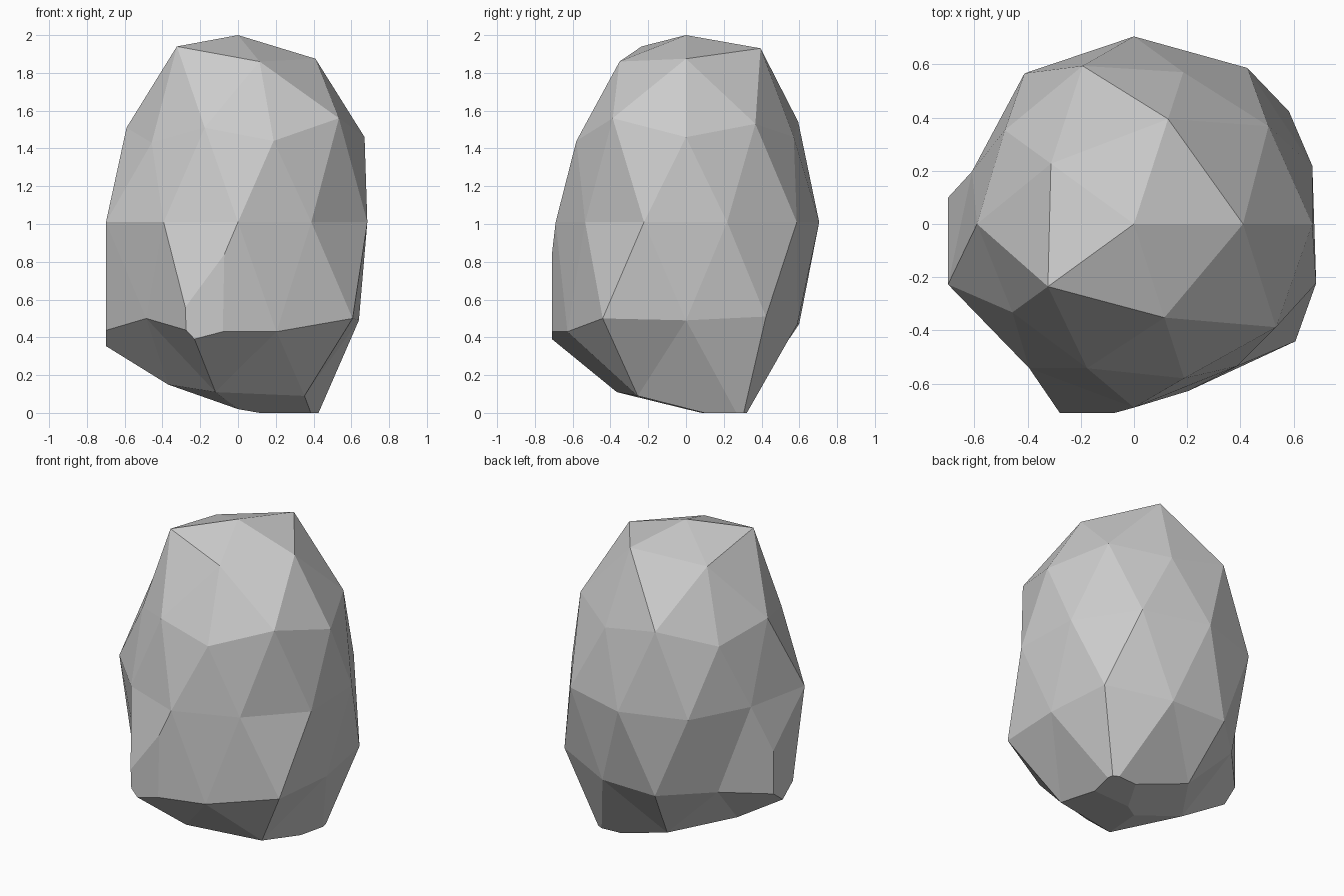
import bpy, bmesh
from math import atan2, degrees, cos, sin, radians

if "Cube" in bpy.data.objects:
    bpy.data.objects.remove(bpy.data.objects["Cube"])

# Ring table, top to bottom: (radii, heights) counter-clockwise around z
RINGS = [
    ([0], [2.0]),
    ([.41, .415, .386, .40, .37], [1.875, 1.93, 1.86, 1.94, 1.86]),
    ([.625, .625, .59, .57, .66], [1.53, 1.54, 1.51, 1.51, 1.56]),
    ([.67, .60, .60, .565, .61], [1.46, 1.46, 1.43, 1.43, 1.44]),
    ([.705, .725, .705, .70, .64, .735, .67, .69, .66, .72], [1.01] * 10),
    ([.72, .63, .79, .797, .75], [.51, .47, .41, .43, .50]),
    ([.64, .62, .58, .60, .66], [.49, .47, .47, .50, .43]),
    ([.50, .38, .37, .385, .435], [-.05, .12, .15, .11, .09]),
    ([0], [.02]),
]

# Boulder: icosphere with each ring of points pushed to its own radius and height
bm = bmesh.new()
bmesh.ops.create_icosphere(bm, subdivisions=2, radius=1)


def angle(v):
    if abs(v.co.x) + abs(v.co.y) < 1e-4:
        return 0
    return round(degrees(atan2(v.co.y, v.co.x))) % 360


ordered = sorted(bm.verts, key=lambda v: (-round(v.co.z, 2), angle(v)))
targets = [(r, z) for radii, heights in RINGS for r, z in zip(radii, heights)]
moves = [(v, radians(angle(v)), r, z) for v, (r, z) in zip(ordered, targets)]
for v, a, r, z in moves:
    v.co = (r * cos(a), r * sin(a), z)

# Small worn flats on the left, front and underside
for point, normal in (((-.7, 0, 0), (-1, 0, 0)),
                      ((0, -.71, 0), (0, -1, 0)),
                      ((0, 0, 0), (0, 0, -1))):
    cut = bmesh.ops.bisect_plane(bm, geom=bm.verts[:] + bm.edges[:] + bm.faces[:],
                                 plane_co=point, plane_no=normal, clear_outer=True)
    rim = [e for e in cut["geom_cut"] if isinstance(e, bmesh.types.BMEdge)]
    bmesh.ops.holes_fill(bm, edges=rim, sides=0)
bmesh.ops.recalc_face_normals(bm, faces=bm.faces[:])

mesh = bpy.data.meshes.new("boulder")
bm.to_mesh(mesh)
bm.free()
bpy.context.collection.objects.link(bpy.data.objects.new("boulder", mesh))
